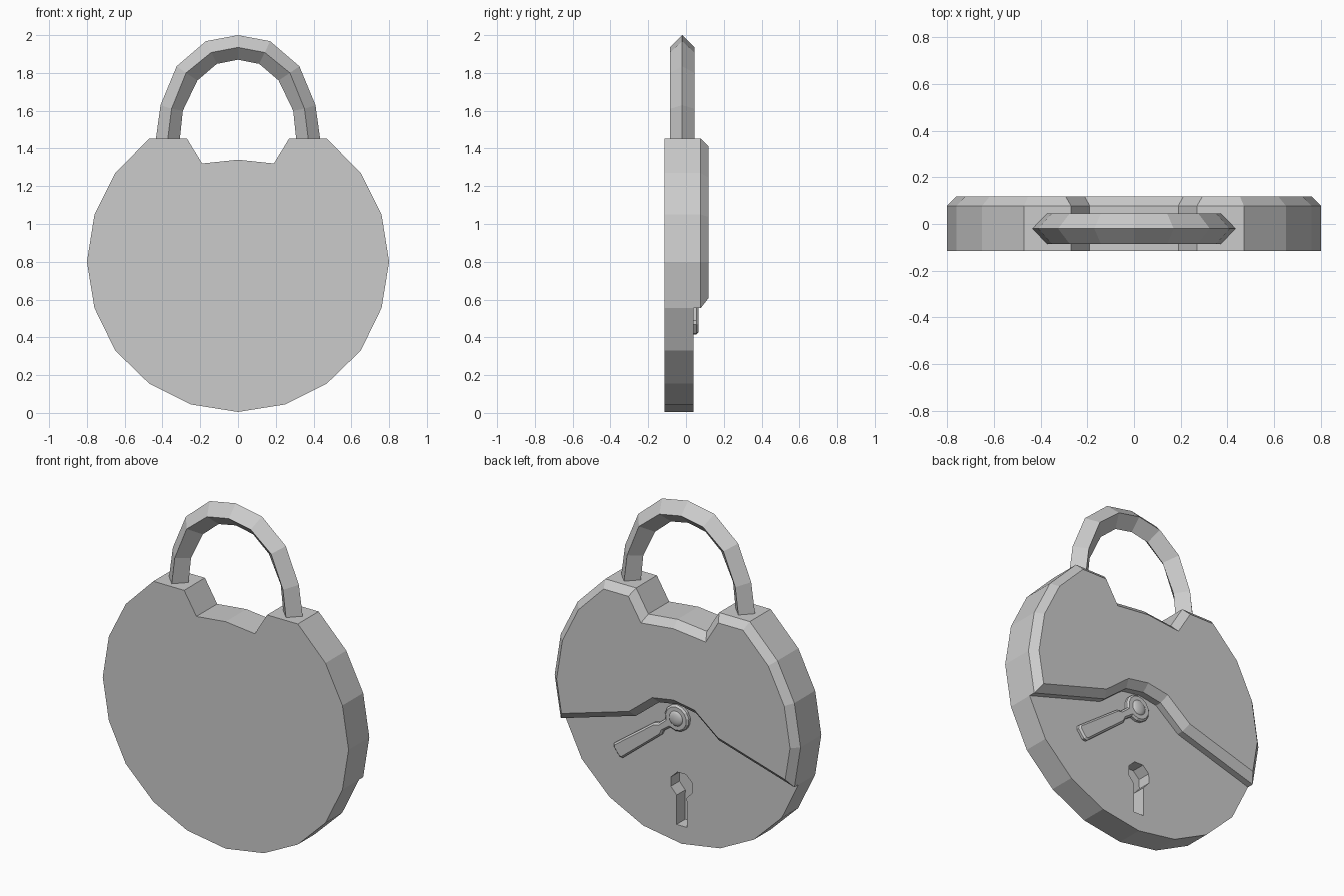
import bpy, bmesh
from math import radians, cos, sin
from mathutils import Matrix

cube = bpy.data.objects.get("Cube")
if cube:
    bpy.data.objects.remove(cube, do_unlink=True)

steel = bpy.data.materials.new("grey_steel")
steel.use_nodes = True
GREY = (0.6, 0.6, 0.6, 1)
steel.diffuse_color = GREY
steel.node_tree.nodes["Principled BSDF"].inputs["Base Color"].default_value = GREY


def finish(name, bm):
    bmesh.ops.recalc_face_normals(bm, faces=bm.faces)
    mesh = bpy.data.meshes.new(name)
    bm.to_mesh(mesh)
    bm.free()
    mesh.materials.append(steel)
    obj = bpy.data.objects.new(name, mesh)
    bpy.context.collection.objects.link(obj)
    return obj


def plate(name, outline, y0, y1, chamfer=0.0):
    """Prism from an (x, z) outline; the +y rim is chamfered if asked."""
    bm = bmesh.new()
    low = [bm.verts.new((x, y0, z)) for x, z in outline]
    high = [bm.verts.new((x, y1 - chamfer, z)) for x, z in outline]
    bm.faces.new(low)
    cap = bm.faces.new(high)
    for i in range(len(low)):
        j = (i + 1) % len(low)
        bm.faces.new((low[i], low[j], high[j], high[i]))
    bmesh.ops.recalc_face_normals(bm, faces=bm.faces)
    if chamfer:
        bmesh.ops.inset_region(bm, faces=[cap], thickness=chamfer,
                               depth=chamfer, use_even_offset=True)
    return finish(name, bm)


def mirrored(half):
    """Complete an outline whose first and last points lie on x = 0."""
    return half + [(-x, z) for x, z in half[-2:0:-1]]


def arc(radius, start, end, steps, cx=0.0, cz=0.0):
    angles = [radians(start + (end - start) * i / steps) for i in range(steps + 1)]
    return [(cx + radius * cos(a), cz + radius * sin(a)) for a in angles]


# Round body with a notch between the shackle shoulders
lower = [(0, 0.005), (0.25, 0.045), (0.47, 0.155), (0.65, 0.33)]
upper = [(0.76, 0.555), (0.80, 0.80), (0.76, 1.05), (0.65, 1.27),
         (0.47, 1.452), (0.27, 1.452), (0.19, 1.32), (0, 1.34)]
body = plate("body", mirrored(lower + upper), -0.115, 0.04)

# Keyhole cut into the body
hole = arc(0.075, -64, 244, 7, 0, 0.35) + [(-0.033, 0.11), (0.033, 0.11)]
cutter = plate("keyhole_cutter", hole, -0.04, 0.2)
cutter.hide_render = True
cut = body.modifiers.new("keyhole", "BOOLEAN")
cut.operation = "DIFFERENCE"
cut.solver = "EXACT"
cut.object = cutter
bpy.context.view_layer.objects.active = body
bpy.ops.object.modifier_apply(modifier=cut.name)
bpy.data.objects.remove(cutter, do_unlink=True)

# Raised upper plate with a curved lower edge
brow = [(0, 0.84), (0.12, 0.82), (0.27, 0.70)]
plate("raised_plate", mirrored(brow + upper), 0.04, 0.118, 0.04)

# Swinging keyhole cover: round head, narrow neck, widening arm
head = arc(0.078, 20, 340, 12)
arm = [(0.13, -0.024), (0.155, -0.038), (0.48, -0.046), (0.495, -0.03)]
profile = head + arm + [(x, -z) for x, z in reversed(arm)]
t = radians(-37.5)
PIVOT_X, PIVOT_Z = 0.02, 0.745
swung = [(PIVOT_X + x * cos(t) - z * sin(t), PIVOT_Z + x * sin(t) + z * cos(t))
         for x, z in profile]
plate("keyhole_cover", swung, 0.035, 0.065, 0.01)

# Domed rivet at the cover pivot
bm = bmesh.new()
bmesh.ops.create_uvsphere(bm, u_segments=16, v_segments=8, radius=0.045,
                          matrix=Matrix.Translation((PIVOT_X, 0.062, PIVOT_Z))
                          @ Matrix.Diagonal((1, 0.35, 1, 1)))
rivet = finish("pivot_rivet", bm)
rivet.data.shade_smooth()

# Shackle with a diamond section: outer ridge, side ridges, inner ridge
outer = [(0.435, 1.45), (0.41, 1.63), (0.325, 1.835), (0.17, 1.968), (0, 2.0)]
middle = [(0.372, 1.45), (0.352, 1.61), (0.275, 1.80), (0.142, 1.908), (0, 1.935)]
inner = [(0.308, 1.45), (0.292, 1.60), (0.215, 1.76), (0.112, 1.848), (0, 1.87)]
bm = bmesh.new()
rails = []
for rail, y in ((outer, -0.02), (middle, -0.085), (inner, -0.02), (middle, 0.045)):
    full = rail + [(-x, z) for x, z in rail[-2::-1]]
    rails.append([bm.verts.new((x, y, z)) for x, z in full])
for k in range(4):
    a, b = rails[k], rails[(k + 1) % 4]
    for i in range(len(a) - 1):
        bm.faces.new((a[i], a[i + 1], b[i + 1], b[i]))
for end in (0, -1):
    bm.faces.new([rail[end] for rail in rails])
finish("shackle", bm)
